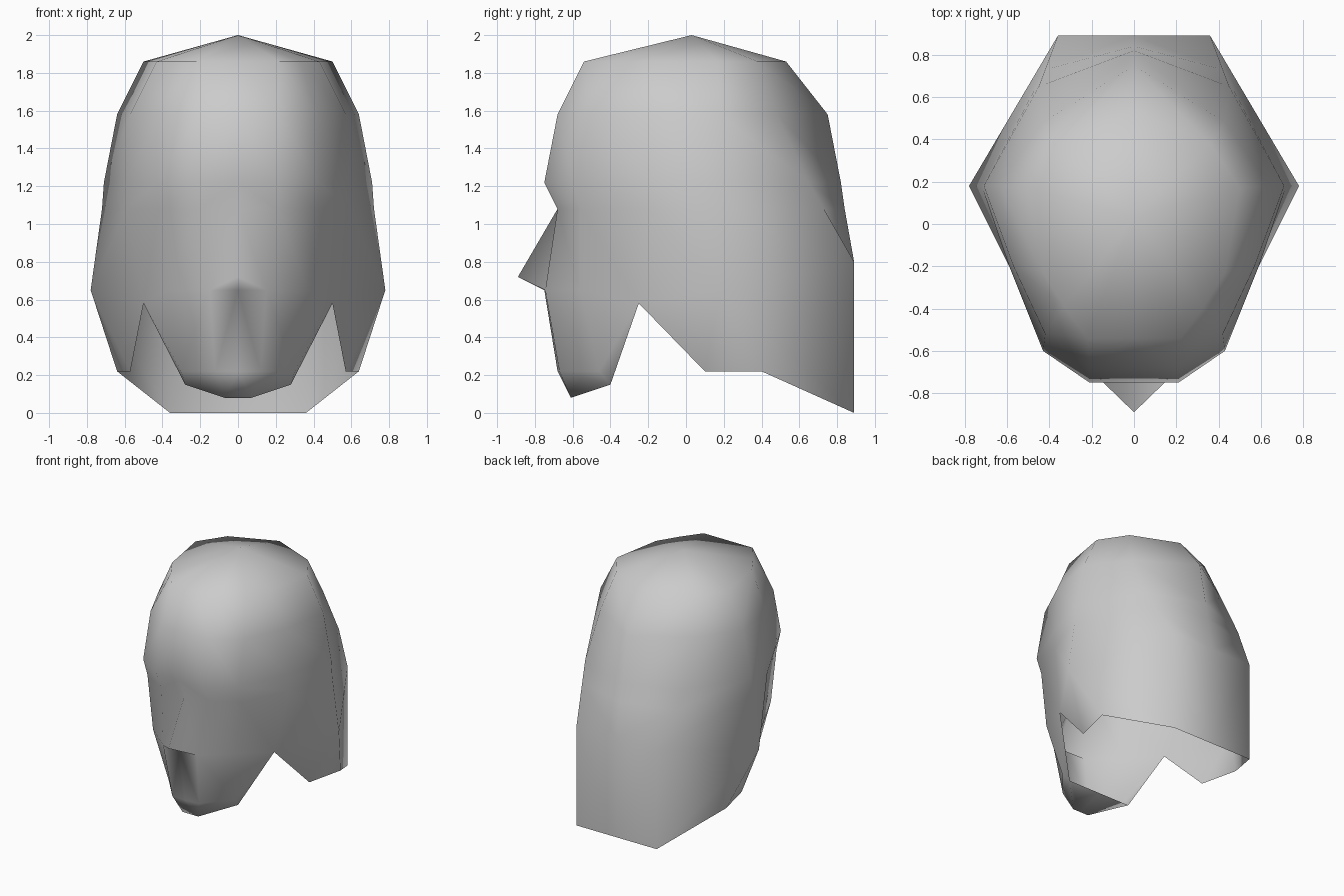
import bpy
import bmesh

if "Cube" in bpy.data.objects:
    bpy.data.objects.remove(bpy.data.objects["Cube"], do_unlink=True)

# Single flat material
grey = bpy.data.materials.new("light_grey")
grey.use_nodes = True
grey.diffuse_color = (0.6, 0.6, 0.6, 1)
grey.node_tree.nodes["Principled BSDF"].inputs["Base Color"].default_value = (0.6, 0.6, 0.6, 1)


def skull_ring(z, front, back, brow, temple, cheek, side, rear):
    """Half ring from front centre to back centre; the side column is doubled."""
    plan = [(0, front), (brow, front), temple, cheek, side, side, rear, (0, back)]
    return [(x, y, z) for x, y in plan]


# Upper skull rings: height, front, back, brow half width, then the plan corners
rings = [
    skull_ring(1.86, -0.54, 0.53, 0.22, (0.33, -0.39), (0.43, -0.23), (0.5, 0.17), (0.36, 0.38)),
    skull_ring(1.58, -0.68, 0.75, 0.21, (0.42, -0.52), (0.57, -0.2), (0.64, 0.18), (0.43, 0.48)),
    skull_ring(1.22, -0.75, 0.82, 0.21, (0.43, -0.6), (0.59, -0.2), (0.71, 0.18), (0.45, 0.65)),
    skull_ring(1.08, -0.68, 0.84, 0.21, (0.42, -0.56), (0.59, -0.2), (0.72, 0.18), (0.42, 0.73)),
]

# Cheek level, chin level and lower rim; the jaw notch closes to one point
jaw = (0.5, -0.25, 0.58)
ear = (0.78, 0.18, 0.65)
flap = [(0.57, 0.1, 0.22), (0.64, 0.4, 0.22), (0.36, 0.89, 0), (0, 0.89, 0)]
rings.append([(0, -0.75, 0.65), (0.15, -0.745, 0.65), (0.37, -0.56, 0.65), jaw,
              ear, ear, (0.36, 0.89, 0.8), (0, 0.89, 0.8)])
rings.append([(0, -0.68, 0.22), (0.12, -0.67, 0.22), (0.3, -0.46, 0.22), jaw] + flap)
rings.append([(0, -0.61, 0.08), (0.07, -0.61, 0.08), (0.28, -0.4, 0.15), jaw] + flap)

bm = bmesh.new()
verts = {}


def add_face(*corners):
    """Add a face, sharing equal points and skipping collapsed ones."""
    unique = list(dict.fromkeys(corners))
    if len(unique) < 3:
        return
    for p in unique:
        if p not in verts:
            verts[p] = bm.verts.new(p)
    bm.faces.new([verts[p] for p in unique])


# Crown fan
crown = (0, 0.03, 2)
for a, b in zip(rings[0], rings[0][1:]):
    add_face(crown, a, b)

# Bands between neighbouring rings, leaving the nose gap below the brow
brow_ring, cheek_ring, rim = rings[3], rings[4], rings[-1]
for upper, lower in zip(rings, rings[1:]):
    for c in range(len(upper) - 1):
        if upper is brow_ring and c == 0:
            continue
        if set(upper[c:c + 2]) != set(lower[c:c + 2]):
            add_face(upper[c], lower[c], lower[c + 1], upper[c + 1])

# Nose: side, cheek beside it, and underside
root, tip, wing = brow_ring[0], (0, -0.89, 0.72), cheek_ring[1]
add_face(root, tip, wing)
add_face(root, wing, brow_ring[1])
add_face(tip, cheek_ring[0], wing)

# Chin floor
add_face(rim[0], (0, -0.4, 0.15), rim[2], rim[1])

# Orient the open shell outward
bmesh.ops.recalc_face_normals(bm, faces=bm.faces[:])
if sum(f.normal.x * f.calc_area() for f in bm.faces) < 0:
    bmesh.ops.reverse_faces(bm, faces=bm.faces[:])

mesh = bpy.data.meshes.new("head_shell")
bm.to_mesh(mesh)
bm.free()
mesh.materials.append(grey)
mesh.shade_smooth()
head = bpy.data.objects.new("head_shell", mesh)
bpy.context.collection.objects.link(head)

# Mirror the half across x
head.modifiers.new("Mirror", "MIRROR").use_clip = True
